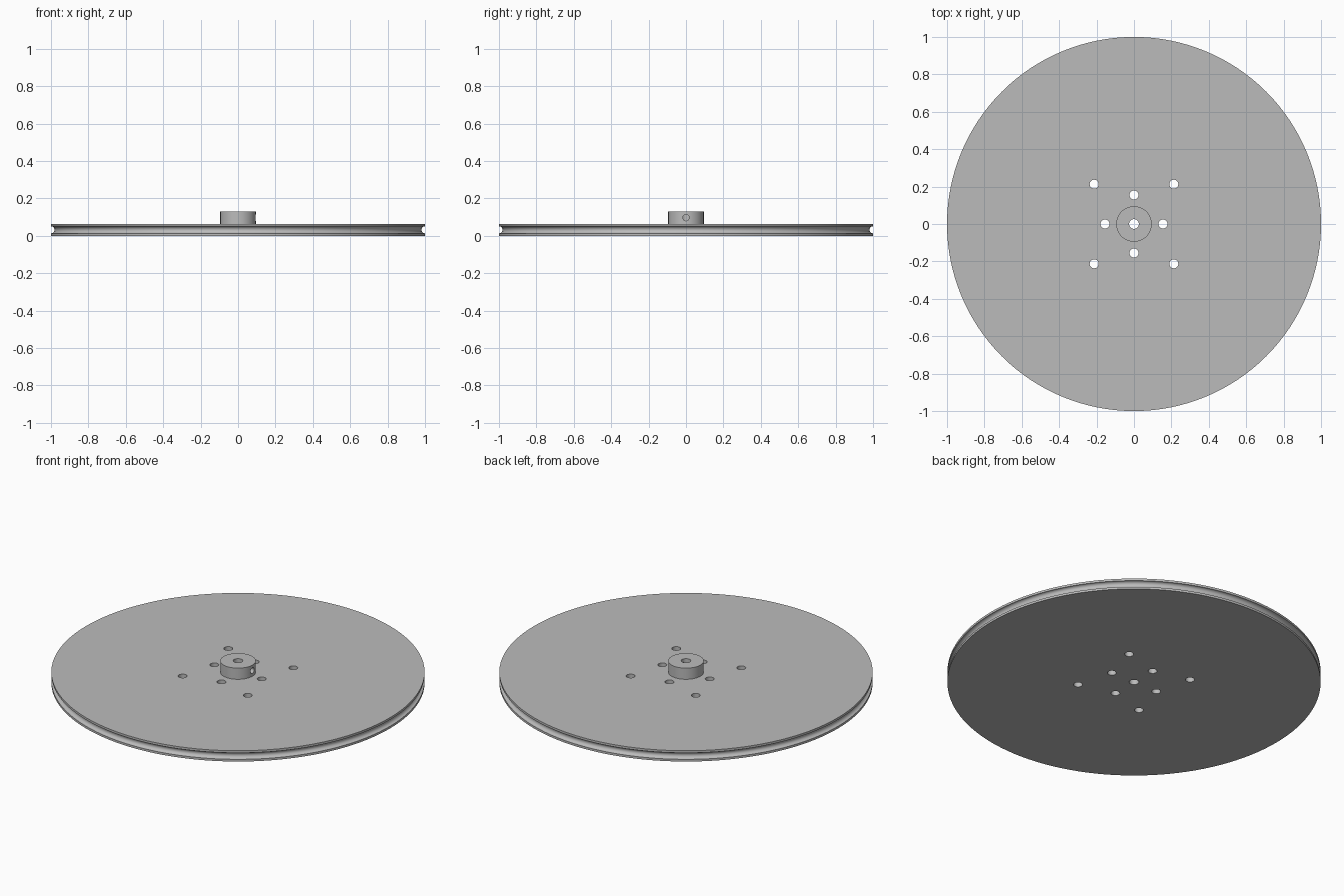
import bpy
import bmesh
import math
from mathutils import Matrix, Vector

if "Cube" in bpy.data.objects:
    bpy.data.objects.remove(bpy.data.objects["Cube"])

DISC_TOP, HUB_TOP = 0.064, 0.13
BORE, HUB_RADIUS = 0.026, 0.095
HOLE = 0.024

metal = bpy.data.materials.new("grey_metal")
metal.use_nodes = True
grey = (0.5, 0.5, 0.5, 1)
metal.diffuse_color = grey
metal.node_tree.nodes["Principled BSDF"].inputs["Base Color"].default_value = grey


def add_object(name, bm):
    bmesh.ops.recalc_face_normals(bm, faces=bm.faces)
    mesh = bpy.data.meshes.new(name)
    bm.to_mesh(mesh)
    bm.free()
    mesh.materials.append(metal)
    obj = bpy.data.objects.new(name, mesh)
    bpy.context.collection.objects.link(obj)
    return obj


def lathe(name, profile, steps):
    """Revolve a closed (radius, height) loop around z."""
    bm = bmesh.new()
    verts = [bm.verts.new((r, 0, z)) for r, z in profile]
    edges = [bm.edges.new((a, b)) for a, b in zip(verts, verts[1:] + verts[:1])]
    bmesh.ops.spin(bm, geom=verts + edges, cent=(0, 0, 0), axis=(0, 0, 1),
                   angle=math.tau, steps=steps)
    bmesh.ops.remove_doubles(bm, verts=bm.verts, dist=1e-5)
    return add_object(name, bm)


def cut(obj, name, rods):
    """Cut cylinders, given as (matrix, radius, length), out of an object."""
    bm = bmesh.new()
    for matrix, radius, length in rods:
        bmesh.ops.create_cone(bm, cap_ends=True, segments=32, radius1=radius,
                              radius2=radius, depth=length, matrix=matrix)
    cutter = add_object(name, bm)
    cutter.hide_render = True
    mod = obj.modifiers.new("holes", "BOOLEAN")
    mod.operation = "DIFFERENCE"
    mod.solver = "EXACT"
    mod.object = cutter
    bpy.context.view_layer.objects.active = obj
    bpy.ops.object.modifier_apply(modifier=mod.name)
    bpy.data.objects.remove(cutter)


# Pulley disc with a round groove in its rim
groove_radius, mid = 0.019, DISC_TOP / 2
groove = [(1 - groove_radius * math.sin(a), mid - groove_radius * math.cos(a))
          for a in (math.pi * i / 12 for i in range(13))]
disc = lathe("pulley_disc", [(BORE, 0), (1, 0)] + groove
             + [(1, DISC_TOP), (BORE, DISC_TOP)], 128)

# Mounting holes: inner ring on the axes, outer ring on the diagonals
rods = []
for i in range(8):
    radius = 0.155 if i % 2 == 0 else 0.301
    spot = Vector((radius, 0, mid))
    spot.rotate(Matrix.Rotation(i * math.pi / 4, 3, "Z"))
    rods.append((Matrix.Translation(spot), HOLE, 0.2))
cut(disc, "mounting_hole_cutter", rods)

# Hub with a set screw hole on its left side
hub = lathe("hub", [(BORE, DISC_TOP), (HUB_RADIUS, DISC_TOP),
                    (HUB_RADIUS, HUB_TOP), (BORE, HUB_TOP)], 64)
screw = Matrix.Translation((0.07, 0, 0.097)) @ Matrix.Rotation(math.pi / 2, 4, "Y")
cut(hub, "set_screw_cutter", [(screw, 0.017, 0.12)])

# Smooth walls with crisp edges
bpy.ops.object.select_all(action="DESELECT")
for obj in (disc, hub):
    obj.select_set(True)
    bpy.context.view_layer.objects.active = obj
bpy.ops.object.shade_smooth_by_angle(angle=math.radians(30))
